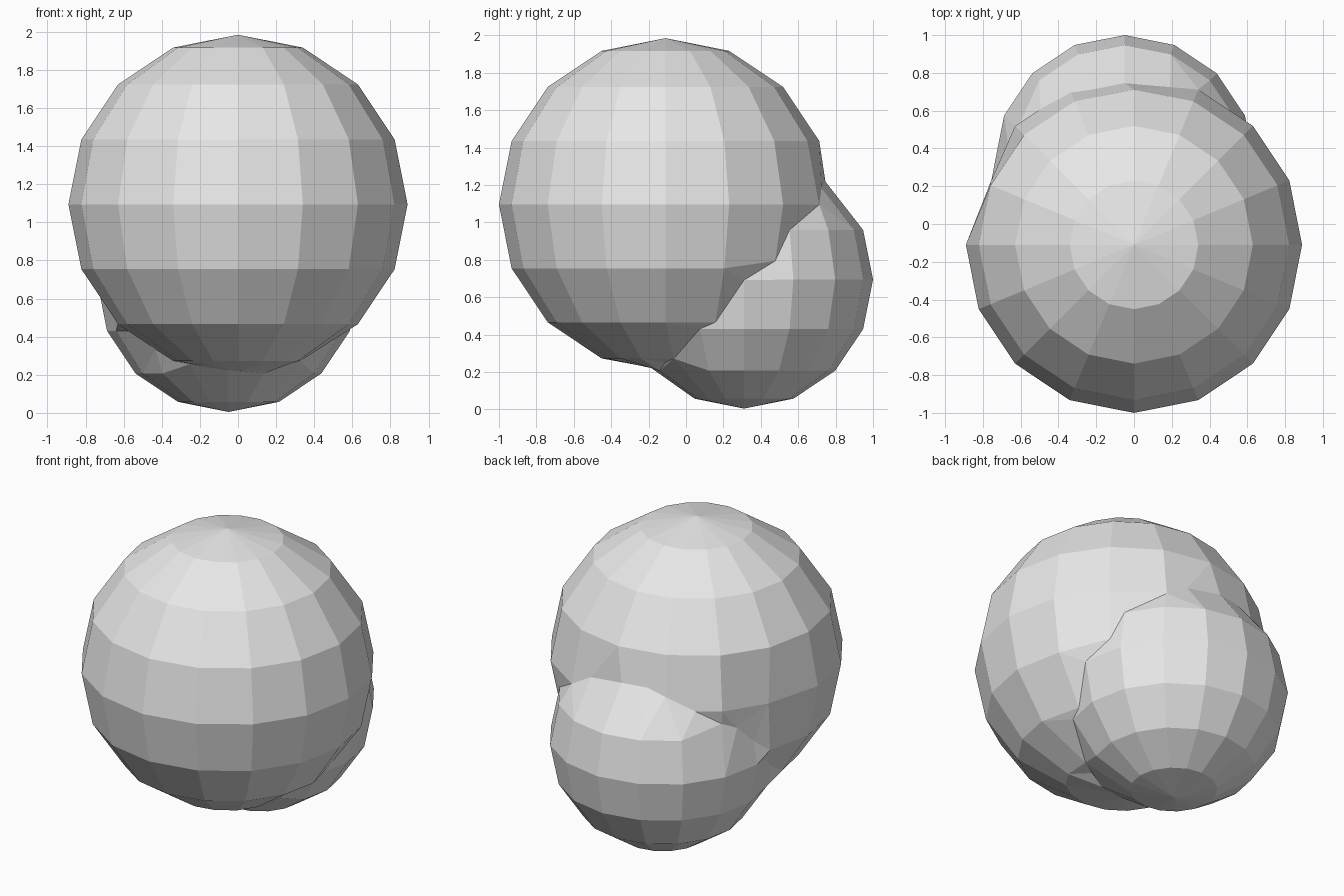
import bpy, bmesh
from mathutils import Vector

if "Cube" in bpy.data.objects:
    bpy.data.objects.remove(bpy.data.objects["Cube"])

grey = bpy.data.materials.new("light_grey")
grey.diffuse_color = (0.8, 0.8, 0.8, 1)
grey.use_nodes = True
grey.node_tree.nodes["Principled BSDF"].inputs["Base Color"].default_value = grey.diffuse_color


def ball(name, centre, radius):
    """Low-poly ball, 16 sides and 8 rings."""
    mesh = bpy.data.meshes.new(name)
    bm = bmesh.new()
    bmesh.ops.create_uvsphere(bm, u_segments=16, v_segments=8, radius=radius)
    bmesh.ops.translate(bm, verts=bm.verts, vec=centre)
    bm.to_mesh(mesh)
    bm.free()
    mesh.materials.append(grey)
    obj = bpy.data.objects.new(name, mesh)
    bpy.context.collection.objects.link(obj)
    return obj


# Large ball fused with a smaller ball low at the back
body = ball("boulder", (0, -0.11, 1.095), 0.89)
lobe = ball("lower_lobe", (-0.05, 0.31, 0.695), 0.69)

# Flatten the one corner of the large ball above the seam on the left
corner = Vector((-0.822, 0.23, 1.095))
for v in body.data.vertices:
    if (v.co - corner).length < 0.05:
        v.co = (-0.76, 0.22, 1.07)

join = body.modifiers.new("join", 'BOOLEAN')
join.operation = 'UNION'
join.solver = 'EXACT'
join.object = lobe
bpy.context.view_layer.objects.active = body
bpy.ops.object.modifier_apply(modifier=join.name)
bpy.data.objects.remove(lobe, do_unlink=True)

# Clean up short edges along the seam
bm = bmesh.new()
bm.from_mesh(body.data)
bmesh.ops.triangulate(bm, faces=[f for f in bm.faces if len(f.verts) > 4])
bmesh.ops.remove_doubles(bm, verts=bm.verts, dist=0.08)
bmesh.ops.recalc_face_normals(bm, faces=bm.faces)
for f in bm.faces:
    f.smooth = False
    f.material_index = 0
bm.to_mesh(body.data)
bm.free()
